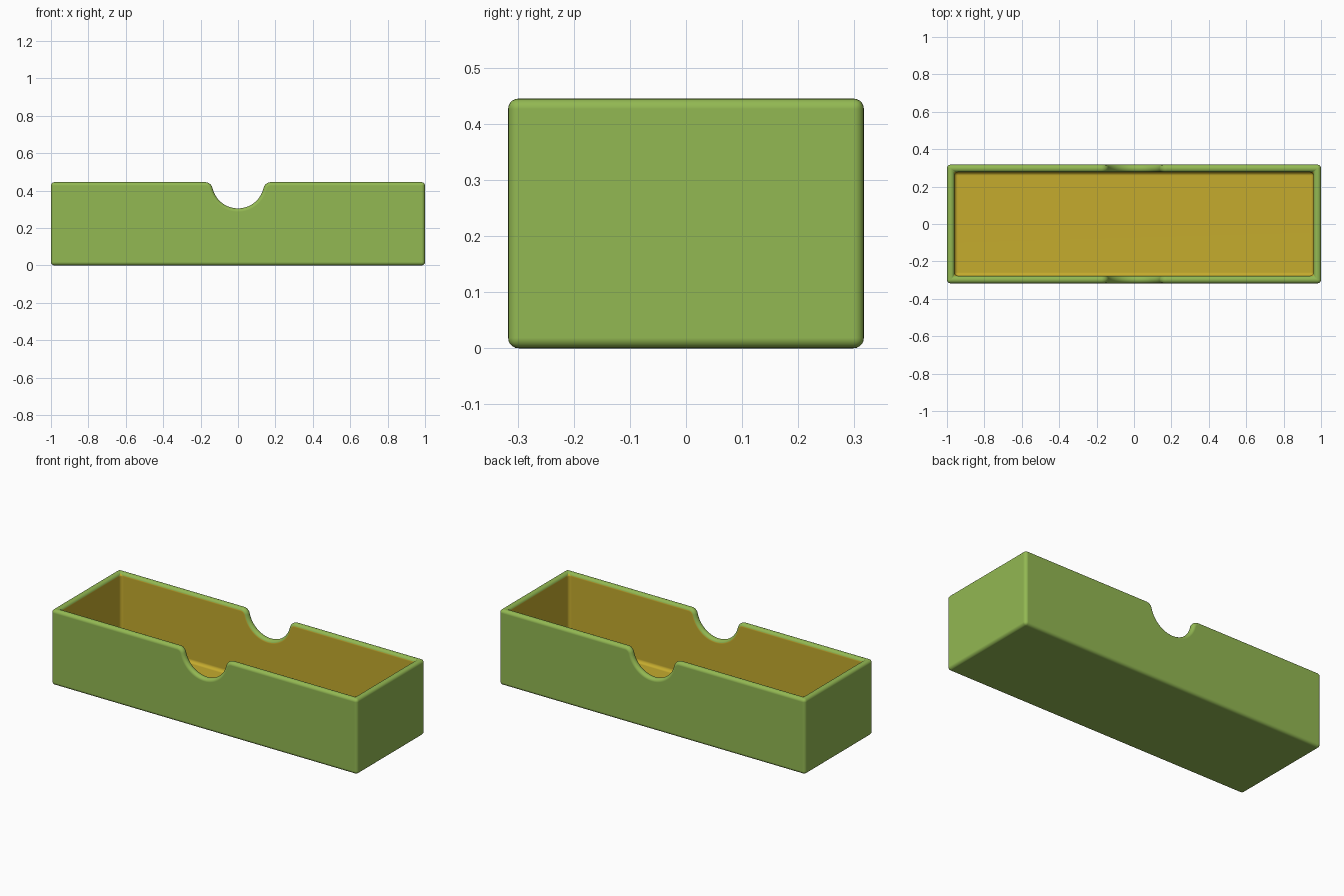
import bpy, bmesh
from math import sin, cos, pi, atan2

cube = bpy.data.objects.get("Cube")
if cube:
    bpy.data.objects.remove(cube, do_unlink=True)

LENGTH, DEPTH, HEIGHT = 1.0, 0.317, 0.445   # half length, half depth, height
WALL, ROUND = 0.04, 0.0185
NOTCH, FILLET = 0.14, 0.04                  # notch and shoulder radii


def material(name, color):
    mat = bpy.data.materials.new(name)
    mat.use_nodes = True
    mat.diffuse_color = color
    mat.node_tree.nodes["Principled BSDF"].inputs["Base Color"].default_value = color
    return mat


def notch_points():
    """Left half of the notch: rounded shoulder, then arc; mirrored for the right."""
    cx = ((NOTCH + FILLET) ** 2 - FILLET ** 2) ** 0.5
    tilt = atan2(FILLET, cx)
    half = []
    for i in range(9):
        a = pi / 2 - (pi / 2 - tilt) * i / 8
        half.append((-cx + FILLET * cos(a), HEIGHT - FILLET + FILLET * sin(a)))
    for i in range(1, 17):
        a = pi + tilt + (pi / 2 - tilt) * i / 16
        half.append((NOTCH * cos(a), HEIGHT + NOTCH * sin(a)))
    return half + [(-x, z) for x, z in reversed(half[:-1])]


def shell(bm, hx, hy, bottom):
    """Four walls and a floor; returns the rim vertices in order."""
    rim, floor = [], []
    for side in (-1, 1):
        line = [(-hx, HEIGHT)] + notch_points() + [(hx, HEIGHT)]
        top = [bm.verts.new((-side * x, side * hy, z)) for x, z in line]
        base = [bm.verts.new((-side * x, side * hy, bottom)) for x in (-hx, hx)]
        bm.faces.new(top + base[::-1])
        rim.append(top)
        floor.append(base)
    (a, b), (c, d) = floor
    bm.faces.new((a, b, c, d))
    bm.faces.new((b, rim[0][-1], rim[1][0], c))
    bm.faces.new((d, rim[1][-1], rim[0][0], a))
    return rim[0] + rim[1]


# Hollow box: outer and inner shells joined along the rim, all edges rounded
bm = bmesh.new()
inner_x, inner_y = LENGTH - WALL, DEPTH - WALL
outer = shell(bm, LENGTH, DEPTH, 0)
inner = shell(bm, inner_x, inner_y, WALL)
for i in range(len(outer)):
    j = (i + 1) % len(outer)
    bm.faces.new((outer[i], outer[j], inner[j], inner[i]))
bmesh.ops.recalc_face_normals(bm, faces=bm.faces)
sharp = [e for e in bm.edges if e.calc_face_angle(0) > 0.7]
bmesh.ops.bevel(bm, geom=sharp, offset=ROUND, offset_type='OFFSET',
                segments=5, profile=0.5, affect='EDGES', clamp_overlap=False)

# Lining colour on every face inside the cavity, shell colour elsewhere
for f in bm.faces:
    c = f.calc_center_median()
    inside = abs(c.x) < inner_x + 0.0005 and abs(c.y) < inner_y + 0.0005
    f.material_index = int(inside and c.z > WALL / 2)

mesh = bpy.data.meshes.new("open_box")
bm.to_mesh(mesh)
bm.free()
box = bpy.data.objects.new("open_box", mesh)
bpy.context.collection.objects.link(box)
mesh.materials.append(material("leaf_green", (0.29, 0.48, 0.085, 1)))
mesh.materials.append(material("golden_lining", (0.56, 0.41, 0.027, 1)))

bpy.context.view_layer.objects.active = box
box.select_set(True)
bpy.ops.object.shade_smooth_by_angle(angle=0.7)
normals = box.modifiers.new("flat_panels", 'WEIGHTED_NORMAL')
normals.keep_sharp = True
